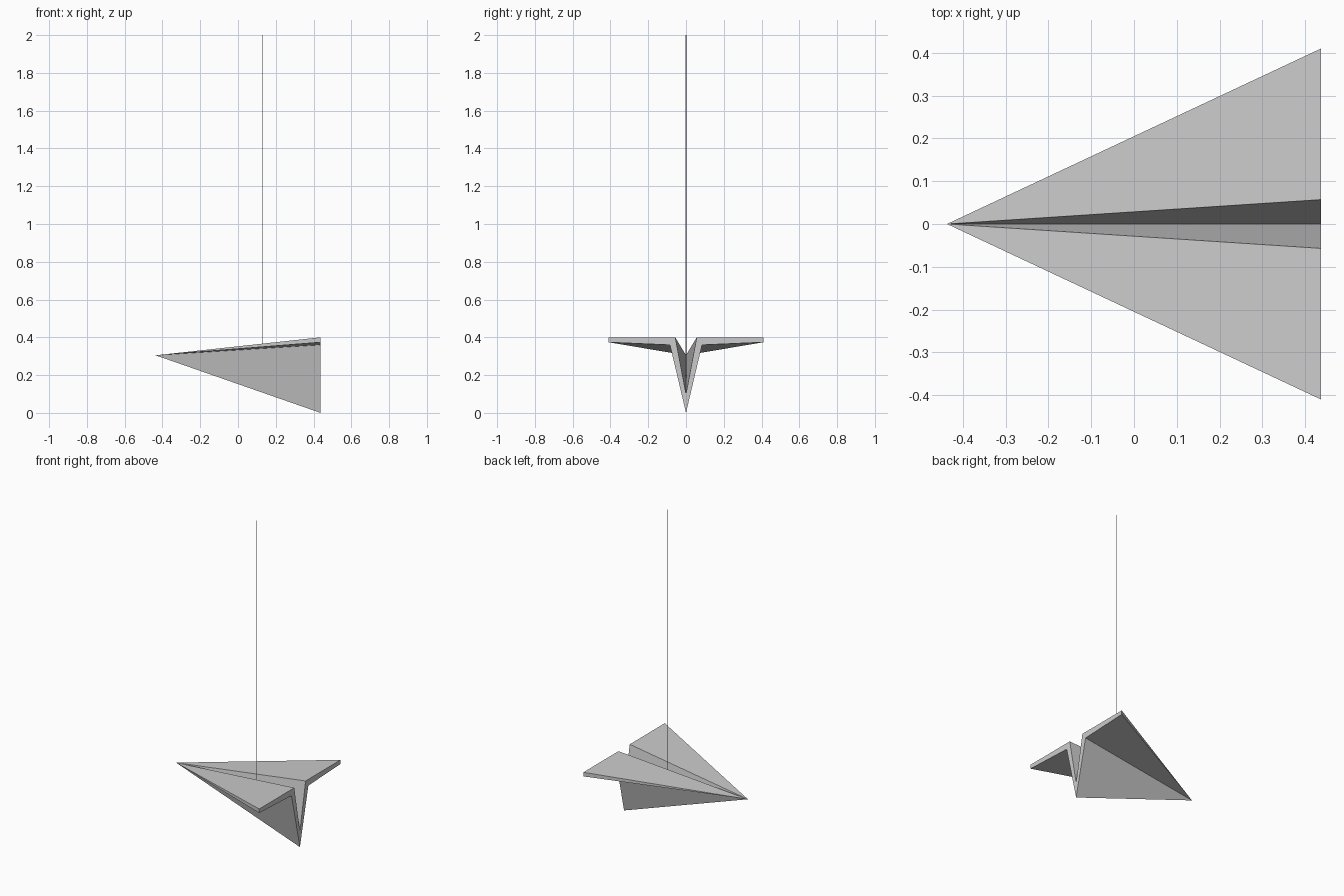
import bpy, bmesh

if "Cube" in bpy.data.objects:
    bpy.data.objects.remove(bpy.data.objects["Cube"])

NOSE = (-0.437, 0, 0.305)
TAIL_X = 0.437

# Right half of the tail profile (y, z): lower outline and upper outline
lower = [(0, 0.0), (0.085, 0.36), (0.41, 0.374)]
upper = [(0.41, 0.40), (0.057, 0.40), (0, 0.10)]


def add_object(name, bm):
    bmesh.ops.recalc_face_normals(bm, faces=bm.faces[:])
    mesh = bpy.data.meshes.new(name)
    bm.to_mesh(mesh)
    bm.free()
    obj = bpy.data.objects.new(name, mesh)
    bpy.context.collection.objects.link(obj)
    return obj


# Folded paper body: the whole tail profile tapers to the nose
right = lower + upper
left = [(-y, z) for y, z in reversed(right[1:-1])]
bm = bmesh.new()
nose = bm.verts.new(NOSE)
ring = [bm.verts.new((TAIL_X, y, z)) for y, z in right + left]
for a, b in zip(ring, ring[1:] + ring[:1]):
    bm.faces.new((nose, a, b))

# Thin tail edge, split into wing and fold strips on each side
half = len(right)
loop = ring + ring[:1]
right_ring = ring[:half]
left_ring = [ring[0]] + ring[:half - 2:-1]
left_ring = left_ring[:half]
for r in (right_ring, left_ring):
    bm.faces.new((r[0], r[1], r[4], r[5]))
    bm.faces.new((r[1], r[2], r[3], r[4]))
add_object("paper_plane", bm)

# Hanging thread rising from the central fold
bottom, top = 0.18, 2.0
bpy.ops.mesh.primitive_cylinder_add(vertices=6, radius=0.0015, depth=top - bottom,
                                    location=(0.13, 0, (top + bottom) / 2))
bpy.context.object.name = "hanging_thread"
